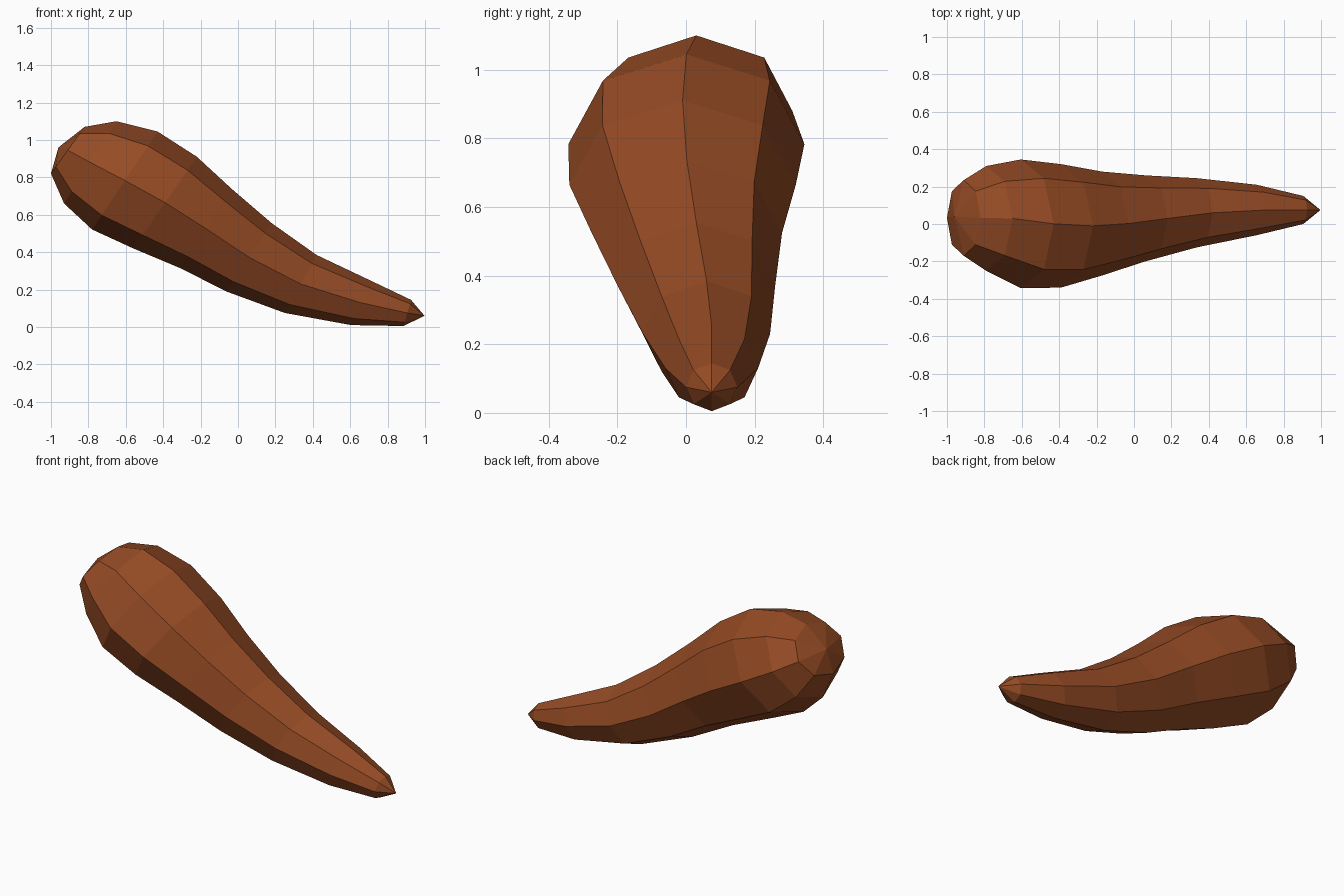
import bpy, bmesh, math

if "Cube" in bpy.data.objects:
    bpy.data.objects.remove(bpy.data.objects["Cube"])

# Ring stations along the bent root: mid x, mid z, half-axis (dx, dz), y max, y min
RINGS = [
    (-0.91, 0.945, 0.09, 0.125, 0.235, -0.17),
    (-0.79, 0.88, 0.14, 0.22, 0.31, -0.25),
    (-0.605, 0.783, 0.175, 0.262, 0.345, -0.343),
    (-0.39, 0.665, 0.17, 0.245, 0.32, -0.34),
    (-0.17, 0.525, 0.14, 0.21, 0.28, -0.275),
    (0.06, 0.372, 0.12, 0.183, 0.26, -0.20),
    (0.335, 0.23, 0.085, 0.155, 0.245, -0.125),
    (0.655, 0.13, 0.05, 0.12, 0.21, -0.06),
    (0.905, 0.075, 0.02, 0.07, 0.15, 0.0),
]
HEAD_POLE = (-0.96, 0.04, 0.96)
TIP_POLE = (0.997, 0.075, 0.06)
SIDES = 8

skin = bpy.data.materials.new("russet_skin")
skin.diffuse_color = (0.30, 0.07, 0.018, 1)
skin.use_nodes = True
skin.node_tree.nodes["Principled BSDF"].inputs["Base Color"].default_value = skin.diffuse_color

bm = bmesh.new()
loops = []
for x, z, dx, dz, y1, y0 in RINGS:
    loop = []
    for i in range(SIDES):
        a = 2 * math.pi * i / SIDES
        c, s = math.cos(a), math.sin(a)
        loop.append(bm.verts.new((x + dx * c, (y1 + y0) / 2 + s * (y1 - y0) / 2, z + dz * c)))
    loops.append(loop)

# Skin between the rings
for a, b in zip(loops, loops[1:]):
    for i in range(SIDES):
        j = (i + 1) % SIDES
        bm.faces.new((a[i], a[j], b[j], b[i]))

# Rounded head and pointed tip
for pole, loop in ((HEAD_POLE, loops[0]), (TIP_POLE, loops[-1])):
    p = bm.verts.new(pole)
    for i in range(SIDES):
        bm.faces.new((p, loop[i], loop[(i + 1) % SIDES]))

bmesh.ops.recalc_face_normals(bm, faces=bm.faces)
mesh = bpy.data.meshes.new("root_vegetable")
bm.to_mesh(mesh)
bm.free()
mesh.materials.append(skin)
obj = bpy.data.objects.new("root_vegetable", mesh)
bpy.context.collection.objects.link(obj)
